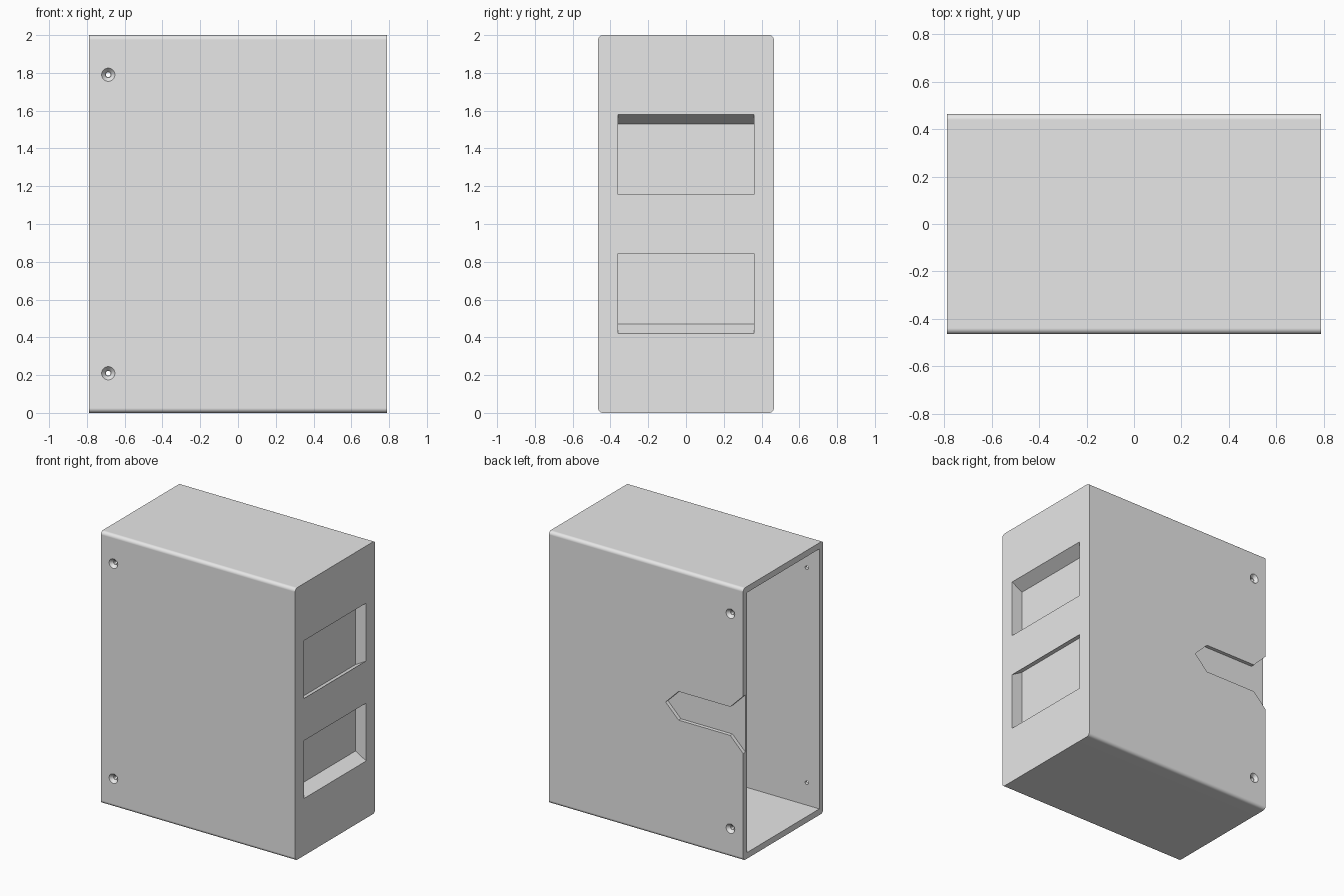
import bpy, bmesh, math
from mathutils import Vector, Matrix

if "Cube" in bpy.data.objects:
    bpy.data.objects.remove(bpy.data.objects["Cube"], do_unlink=True)

HX, HY, H = 0.79, 0.465, 2.0      # half length, half depth, height
WALL = 0.045


def add_object(name, bm):
    bmesh.ops.recalc_face_normals(bm, faces=bm.faces)
    mesh = bpy.data.meshes.new(name)
    bm.to_mesh(mesh)
    bm.free()
    ob = bpy.data.objects.new(name, mesh)
    bpy.context.collection.objects.link(ob)
    return ob


def box(lo, hi):
    bm = bmesh.new()
    bmesh.ops.create_cube(bm, size=1)
    lo, hi = Vector(lo), Vector(hi)
    for v in bm.verts:
        v.co = (lo + hi) / 2 + v.co * (hi - lo)
    return bm


def prism(xz, y0, y1):
    """Outline in x and z, extruded along y."""
    bm = bmesh.new()
    face = bm.faces.new([bm.verts.new((x, y0, z)) for x, z in xz])
    ext = bmesh.ops.extrude_face_region(bm, geom=[face])["geom"]
    verts = [g for g in ext if isinstance(g, bmesh.types.BMVert)]
    bmesh.ops.translate(bm, vec=(0, y1 - y0, 0), verts=verts)
    return bm


def cone_y(x, z, y0, r0, y1, r1):
    """Round cutter along y."""
    bm = bmesh.new()
    turn = Matrix.Rotation(-math.pi / 2, 4, "X")
    bmesh.ops.create_cone(bm, cap_ends=True, segments=32, radius1=r0, radius2=r1,
                          depth=abs(y1 - y0),
                          matrix=Matrix.Translation((x, (y0 + y1) / 2, z)) @ turn)
    return bm


def cut(target, bm):
    cutter = add_object("cutter", bm)
    cutter.hide_render = True
    mod = target.modifiers.new("cut", "BOOLEAN")
    mod.operation, mod.solver, mod.object = "DIFFERENCE", "EXACT", cutter
    bpy.ops.object.modifier_apply(modifier=mod.name)
    bpy.data.objects.remove(cutter, do_unlink=True)


# Outer shell with the four long edges rounded
bm = box((-HX, -HY, 0), (HX, HY, H))
long_edges = [e for e in bm.edges if abs(e.verts[0].co.x - e.verts[1].co.x) > 1]
bmesh.ops.bevel(bm, geom=long_edges, offset=0.025, segments=6, profile=0.5,
                affect="EDGES")
housing = add_object("housing", bm)
bpy.context.view_layer.objects.active = housing
housing.select_set(True)

# Cavity, open at one end
cut(housing, box((-HX - 0.1, -HY + WALL, WALL), (0.658, HY - WALL, H - WALL)))

# Two slanted pockets in the closed end, mirrored about mid height
DEPTH, SHIFT, OUT = 0.087, 0.05, 0.02
for side in (1, -1):
    rise = SHIFT / DEPTH * OUT
    outline = [(HX + OUT, 1 + side * (0.155 + rise)),
               (HX + OUT, 1 + side * (0.58 + rise)),
               (HX - DEPTH, 1 + side * (0.58 - SHIFT)),
               (HX - DEPTH, 1 + side * (0.155 - SHIFT))]
    cut(housing, prism(outline, -0.36, 0.36))

# Arrow-shaped recess in the back, flaring at the open end
upper = [(-HX - 0.02, 0.23), (-0.685, 0.105), (-0.265, 0.105)]
arrow = upper + [(-0.16, 0)] + [(x, -z) for x, z in reversed(upper)]
cut(housing, prism([(x, 1 + z) for x, z in arrow], HY - 0.027, HY + 0.05))

# Countersunk screw holes through front and back
for z in (0.21, 1.79):
    cut(housing, cone_y(-0.687, z, -HY - 0.1, 0.013, HY + 0.1, 0.013))
    cut(housing, cone_y(-0.687, z, -HY - 0.01, 0.044, -HY + 0.022, 0.0155))
    cut(housing, cone_y(-0.687, z, HY - 0.022, 0.0155, HY + 0.01, 0.044))

# Plain grey finish
grey = bpy.data.materials.new("plain grey")
grey.use_nodes = True
colour = (0.8, 0.8, 0.8, 1)
grey.diffuse_color = colour
grey.node_tree.nodes["Principled BSDF"].inputs["Base Color"].default_value = colour
housing.data.materials.clear()
housing.data.materials.append(grey)

# Smooth rounded edges, keep the flat faces flat
bpy.ops.object.shade_smooth_by_angle(angle=math.radians(25))
weighted = housing.modifiers.new("flat_normals", "WEIGHTED_NORMAL")
weighted.keep_sharp = True
